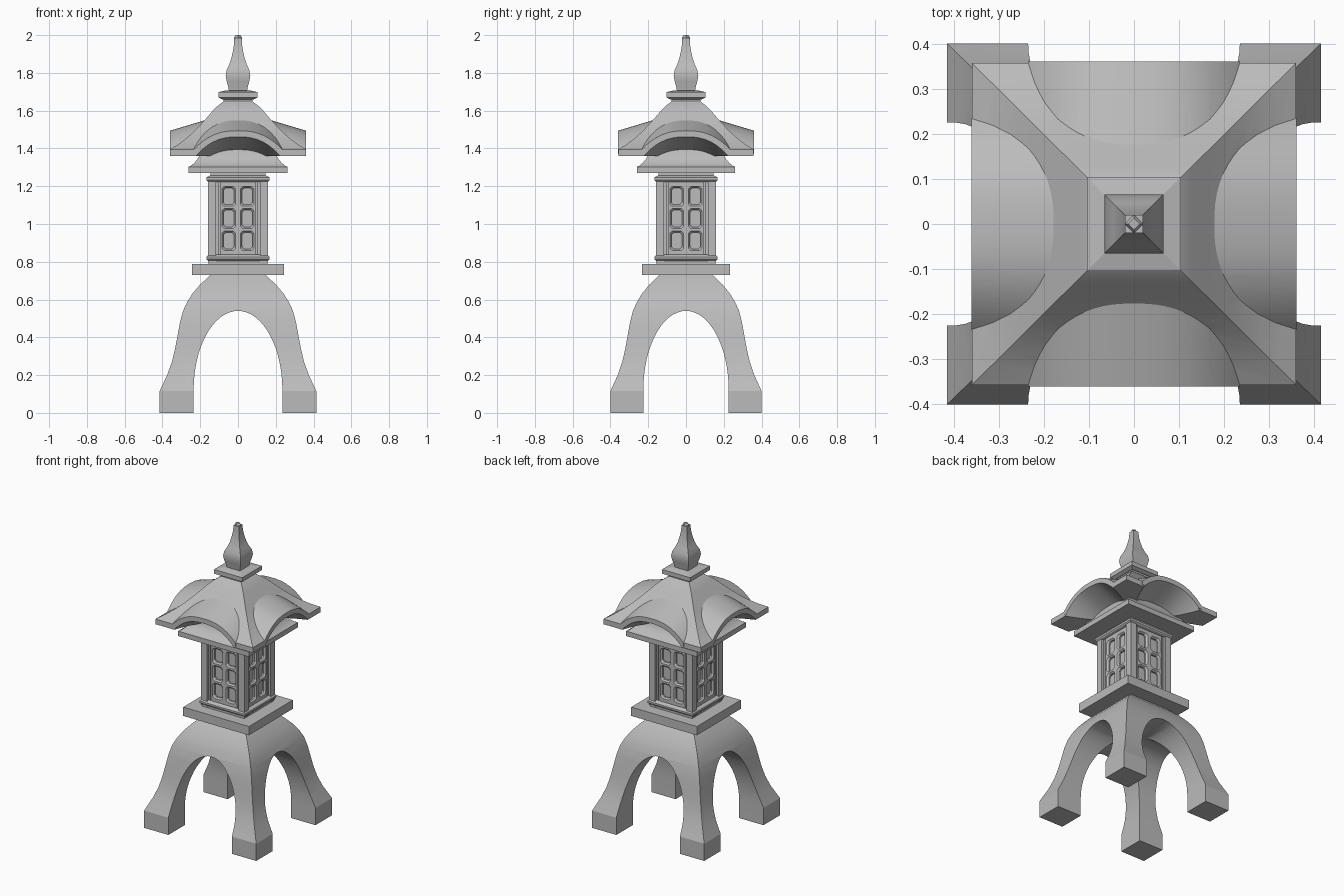
import bpy, bmesh, math
from mathutils import Matrix

if "Cube" in bpy.data.objects:
    bpy.data.objects.remove(bpy.data.objects["Cube"])

stone = bpy.data.materials.new("grey_stone")
stone.use_nodes = True
GREY = (0.5, 0.5, 0.5, 1)
stone.diffuse_color = GREY
stone.node_tree.nodes["Principled BSDF"].inputs["Base Color"].default_value = GREY


def loft(name, rings, turn=0):
    """Closed solid skinned through rings of points, turned about z."""
    bm = bmesh.new()
    loops = [[bm.verts.new(p) for p in ring] for ring in rings]
    for a, b in zip(loops, loops[1:]):
        for i in range(len(a)):
            j = (i + 1) % len(a)
            bm.faces.new((a[i], a[j], b[j], b[i]))
    bm.faces.new(loops[0])
    bm.faces.new(loops[-1])
    bmesh.ops.recalc_face_normals(bm, faces=bm.faces)
    bm.transform(Matrix.Rotation(turn, 4, 'Z'))
    mesh = bpy.data.meshes.new(name)
    bm.to_mesh(mesh)
    bm.free()
    mesh.materials.append(stone)
    obj = bpy.data.objects.new(name, mesh)
    bpy.context.collection.objects.link(obj)
    return obj


def square_loft(name, profile, depth=1.0, at=(0, 0), turn=0):
    """Four-sided tower from (half width, height) pairs."""
    signs = ((-1, -1), (1, -1), (1, 1), (-1, 1))
    return loft(name, [[(at[0] + sx * w, at[1] + sy * w * depth, z) for sx, sy in signs]
                       for w, z in profile], turn)


def select(obj):
    bpy.ops.object.select_all(action='DESELECT')
    obj.select_set(True)
    bpy.context.view_layer.objects.active = obj


def combine(obj, tool, operation):
    """Apply a boolean and discard its tool."""
    tool.hide_render = True
    mod = obj.modifiers.new("boolean", 'BOOLEAN')
    mod.operation, mod.solver, mod.object = operation, 'EXACT', tool
    select(obj)
    bpy.ops.object.modifier_apply(modifier=mod.name)
    bpy.data.objects.remove(tool)


def smooth(obj, angle=22):
    select(obj)
    bpy.ops.object.shade_smooth_by_angle(angle=math.radians(angle))


QUARTERS = [i * math.pi / 2 for i in range(4)]

# Arched four-legged base
legs = square_loft("legs", [(.415, 0), (.415, .115), (.375, .2), (.35, .27), (.333, .34),
                            (.32, .41), (.307, .48), (.291, .54), (.268, .59), (.24, .633),
                            (.2, .68), (.14, .735)], depth=.965)
for half, turn in ((.235, 0), (.226, math.pi / 2)):
    arch = [(half * math.cos(a), .12 + .42 * math.sin(a))
            for a in (math.pi * i / 32 for i in range(33))]
    outline = [(half, -.1)] + arch + [(-half, -.1)]
    tunnel = loft("tunnel", [[(x, y, z) for x, z in outline] for y in (-.6, .6)], turn)
    combine(legs, tunnel, 'DIFFERENCE')
smooth(legs)

# Table slab
square_loft("table_slab", [(.243, .73), (.243, .789)], depth=.955)

# Lantern chamber: core, corner posts and trims
square_loft("chamber_core", [(.122, .785), (.122, 1.275)])
for sx in (-1, 1):
    for sy in (-1, 1):
        square_loft("corner_post", [(.022, .8), (.022, 1.25)], at=(sx * .138, sy * .138))
        square_loft("inner_post", [(.013, .8), (.013, 1.25)], at=(sx * .117, sy * .132))
        square_loft("inner_post", [(.013, .8), (.013, 1.25)], at=(sx * .132, sy * .117))
square_loft("lower_trim", [(.155, .787), (.155, .803), (.162, .808), (.168, .814),
                           (.168, .826), (.162, .832), (.15, .838)])
square_loft("upper_trim", [(.15, 1.222), (.162, 1.226), (.168, 1.233), (.168, 1.247),
                           (.158, 1.252), (.145, 1.258), (.145, 1.272)])


def window_ring(x, z, half_w, half_h, y, corner=.012):
    """Rectangle with clipped corners, facing the front."""
    pts = []
    for sx, sz, order in ((1, 1, 0), (-1, 1, 1), (-1, -1, 0), (1, -1, 1)):
        pair = [(sx * half_w, sz * (half_h - corner)), (sx * (half_w - corner), sz * half_h)]
        pts += pair[::-1] if order else pair
    return [(x + px, y, z + pz) for px, pz in pts]


# Window lattice on each side
for turn in QUARTERS:
    lattice = loft("window_lattice", [[(-.096, y, .825), (.096, y, .825), (.096, y, 1.235),
                                       (-.096, y, 1.235)] for y in (-.146, -.11)])
    for x in (-.049, .049):
        for z in (.912, 1.029, 1.146):
            opening = loft("opening", [window_ring(x, z, w, w + .016, y)
                                       for w, y in ((.04, -.16), (.036, -.146), (.028, -.136),
                                                    (.028, -.126))])
            combine(lattice, opening, 'DIFFERENCE')
    lattice.data.transform(Matrix.Rotation(turn, 4, 'Z'))

# Cornice under the roof
cornice = square_loft("cornice", [(.262, 1.27), (.262, 1.303), (.25, 1.308), (.232, 1.323),
                                  (.215, 1.342), (.203, 1.365), (.195, 1.405)], depth=.99)
smooth(cornice, 30)

# Roof with a curved gable on each side
roof = square_loft("roof", [(.36, 1.36), (.36, 1.395), (.315, 1.423), (.275, 1.453),
                            (.235, 1.488), (.2, 1.525), (.165, 1.563), (.13, 1.604),
                            (.105, 1.628), (.088, 1.64), (.076, 1.65), (.076, 1.665)],
                   depth=.993)


def vault(name, half, base, slope, floor, y_range, turn):
    """Sloping barrel vault running inward from the eave."""
    rings = []
    for y in y_range:
        ring = [(half, y, floor)]
        for i in range(33):
            t = math.cos(math.pi * i / 32)
            ring.append((half * t, y, base + .1 * (1 - abs(t) ** 2.5) + slope * (y + .36)))
        rings.append(ring + [(-half, y, floor)])
    return loft(name, rings, turn)


for turn in QUARTERS:
    combine(roof, vault("gable", .235, 1.394, .3, 1.37, (-.361, -.1), turn), 'UNION')
for turn in QUARTERS:
    combine(roof, vault("hollow", .222, 1.361, -.41, 1.1, (-.42, -.1), turn), 'DIFFERENCE')
smooth(roof)

# Finial
square_loft("finial_plate", [(.085, 1.66), (.104, 1.67), (.104, 1.698), (.06, 1.708)])
finial = square_loft("finial", [(.048, 1.7), (.05, 1.72), (.06, 1.755), (.065, 1.785),
                                (.06, 1.815), (.046, 1.845), (.036, 1.875), (.028, 1.91),
                                (.021, 1.95), (.02, 1.985)])
smooth(finial, 30)
square_loft("finial_tip", [(.0145, 1.98), (.0145, 1.988), (.009, 2.0)], turn=math.pi / 4)
